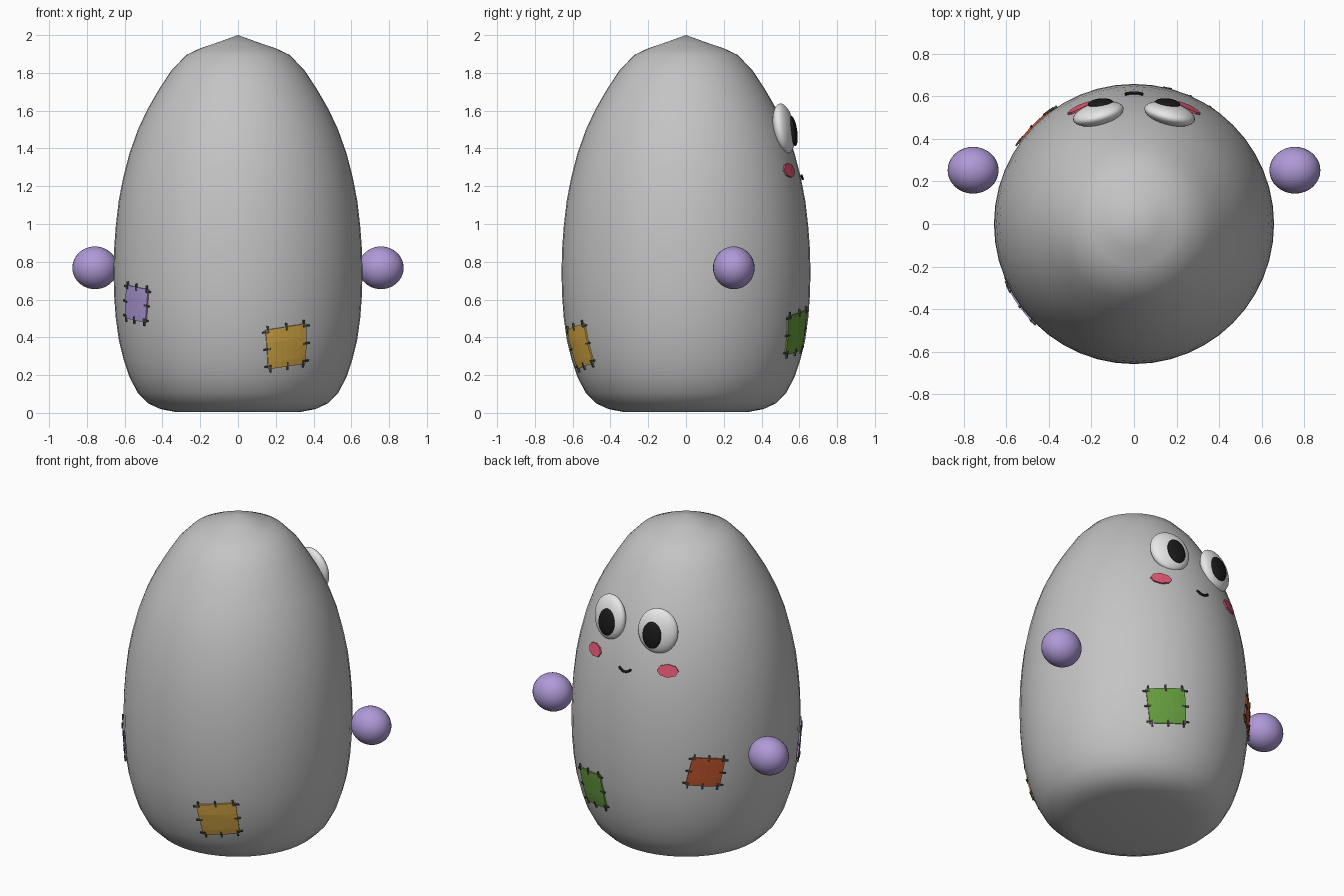
import bpy, bmesh, math
from mathutils import Matrix, Vector

if "Cube" in bpy.data.objects:
    bpy.data.objects.remove(bpy.data.objects["Cube"])

# ---------- colours ----------
def mat(name, rgb):
    m = bpy.data.materials.new(name)
    m.diffuse_color = (*rgb, 1)
    m.use_nodes = True
    m.node_tree.nodes["Principled BSDF"].inputs["Base Color"].default_value = m.diffuse_color
    return m

GREY = mat("body grey", (0.55, 0.55, 0.55))
WHITE = mat("eye white", (0.85, 0.85, 0.85))
BLACK = mat("black", (0.01, 0.01, 0.01))
PINK = mat("cheek pink", (0.75, 0.10, 0.17))
PURPLE = mat("purple", (0.43, 0.32, 0.68))
YELLOW = mat("mustard", (0.68, 0.40, 0.06))
GREEN = mat("green", (0.14, 0.35, 0.05))
ORANGE = mat("rust orange", (0.52, 0.09, 0.025))
THREAD = mat("thread grey", (0.07, 0.07, 0.07))

# ---------- body outline (radius, height) ----------
PROFILE = [(0, 0.005), (0.33, 0.005), (0.41, 0.02), (0.475, 0.05), (0.53, 0.105),
           (0.575, 0.19), (0.605, 0.28), (0.63, 0.38), (0.647, 0.5), (0.656, 0.62),
           (0.659, 0.74), (0.656, 0.87), (0.647, 0.99), (0.632, 1.12), (0.609, 1.24),
           (0.576, 1.37), (0.53, 1.5), (0.478, 1.61), (0.42, 1.71), (0.355, 1.81),
           (0.274, 1.895), (0.20, 1.93), (0.12, 1.957), (0, 2.0)]


def radius(z):
    for (r0, z0), (r1, z1) in zip(PROFILE[1:], PROFILE[2:]):
        if z0 <= z <= z1:
            return r0 + (r1 - r0) * (z - z0) / (z1 - z0)
    return 0


def on_body(az, z0, u, v, lift):
    """Point on the body, u to the right and v up from azimuth az and height z0."""
    r0 = radius(z0)
    a, z = math.radians(az) + u / r0, z0 + v
    r = radius(z) + lift
    return Vector((r * math.cos(a), r * math.sin(a), z))


def finish(bm, name, material, smooth=True, thickness=0):
    me = bpy.data.meshes.new(name)
    bm.to_mesh(me)
    bm.free()
    ob = bpy.data.objects.new(name, me)
    bpy.context.collection.objects.link(ob)
    me.materials.append(material)
    if thickness:
        mod = ob.modifiers.new("thickness", 'SOLIDIFY')
        mod.thickness = thickness
    elif smooth:
        for p in me.polygons:
            p.use_smooth = True
    return ob


def ellipsoid(name, material, matrix, radii):
    bm = bmesh.new()
    bmesh.ops.create_uvsphere(bm, u_segments=32, v_segments=20, radius=1)
    bmesh.ops.transform(bm, matrix=matrix @ Matrix.Diagonal((*radii, 1)), verts=bm.verts)
    return finish(bm, name, material)


# ---------- body: lathed outline ----------
bm = bmesh.new()
pts = [bm.verts.new((r, 0, z)) for r, z in PROFILE]
edges = [bm.edges.new(p) for p in zip(pts, pts[1:])]
bmesh.ops.spin(bm, geom=pts + edges, cent=(0, 0, 0), axis=(0, 0, 1),
               angle=math.tau, steps=48, use_merge=True)
bmesh.ops.remove_doubles(bm, verts=bm.verts, dist=1e-4)
bmesh.ops.recalc_face_normals(bm, faces=bm.faces)
finish(bm, "body", GREY)

# ---------- hands, eyes, pupils and cheeks on both sides ----------
for s, side in ((1, "right"), (-1, "left")):
    ellipsoid(side + "_hand", PURPLE, Matrix.Translation((s * 0.757, 0.253, 0.768)),
              (0.12, 0.11, 0.113))
    turn = Matrix.Rotation(math.radians(-14 * s), 4, 'Z') @ Matrix.Rotation(math.radians(9), 4, 'X')
    ellipsoid(side + "_eye", WHITE, Matrix.Translation((s * 0.168, 0.518, 1.505)) @ turn,
              (0.122, 0.05, 0.134))
    turn = Matrix.Rotation(math.radians(-6 * s), 4, 'Z') @ Matrix.Rotation(math.radians(8), 4, 'X')
    ellipsoid(side + "_pupil", BLACK, Matrix.Translation((s * 0.158, 0.568, 1.492)) @ turn,
              (0.06, 0.02, 0.08))
    bm = bmesh.new()
    ring = [bm.verts.new(on_body(90 - 25 * s, 1.285, 0.063 * math.cos(k * math.tau / 8),
                                 0.038 * math.sin(k * math.tau / 8), 0.011)) for k in range(8)]
    mid = bm.verts.new(on_body(90 - 25 * s, 1.285, 0, 0, 0.011))
    for k in range(8):
        bm.faces.new((mid, ring[k], ring[(k + 1) % 8]))
    finish(bm, side + "_cheek", PINK, thickness=0.009)

# ---------- smile ----------
cu = bpy.data.curves.new("smile", 'CURVE')
cu.dimensions = '3D'
cu.bevel_depth = 0.007
cu.bevel_resolution = 2
cu.use_fill_caps = True
sp = cu.splines.new('POLY')
sp.points.add(8)
for k, p in enumerate(sp.points):
    t = k / 4 - 1
    p.co = (*on_body(90, 1.245, 0.04 * t, 0.018 * t * t - 0.006, 0.008), 1)
cu.materials.append(BLACK)
bpy.context.collection.objects.link(bpy.data.objects.new("smile", cu))


# ---------- stitched patches ----------
def patch(name, material, az, z, corners):
    tl, tr, br, bl = [Vector(c) for c in corners]
    n = 6
    bm = bmesh.new()
    grid = []
    for j in range(n + 1):
        a, b = bl.lerp(tl, j / n), br.lerp(tr, j / n)
        grid.append([bm.verts.new(on_body(az, z, *a.lerp(b, i / n), 0.008)) for i in range(n + 1)])
    for j in range(n):
        for i in range(n):
            bm.faces.new((grid[j][i], grid[j][i + 1], grid[j + 1][i + 1], grid[j + 1][i]))
    finish(bm, name, material, thickness=0.009)

    # short threads crossing each edge
    bm = bmesh.new()
    loop = [tl, bl, br, tr]
    for k in range(4):
        a, b = loop[k], loop[(k + 1) % 4]
        along = (b - a).normalized()
        across = Vector((-along.y, along.x))
        for t in (0.06, 0.5, 0.94):
            c = a.lerp(b, t)
            quad = [c + along * 0.0045 * p + across * 0.019 * q
                    for p, q in ((-1, -1), (1, -1), (1, 1), (-1, 1))]
            bm.faces.new([bm.verts.new(on_body(az, z, *p, 0.012)) for p in quad])
    finish(bm, name + "_stitches", THREAD, thickness=0.009)


WIDE = ((-0.128, 0.085), (0.097, 0.12), (0.122, -0.092), (-0.1, -0.122))
TALL = ((-0.078, 0.1), (0.114, 0.075), (0.08, -0.1), (-0.118, -0.075))
patch("mustard_patch", YELLOW, -65.2, 0.353, WIDE)
patch("green_patch", GREEN, 67.5, 0.427, WIDE)
patch("rust_patch", ORANGE, 135, 0.667, TALL)
patch("purple_patch", PURPLE, -145.7, 0.578, TALL)
